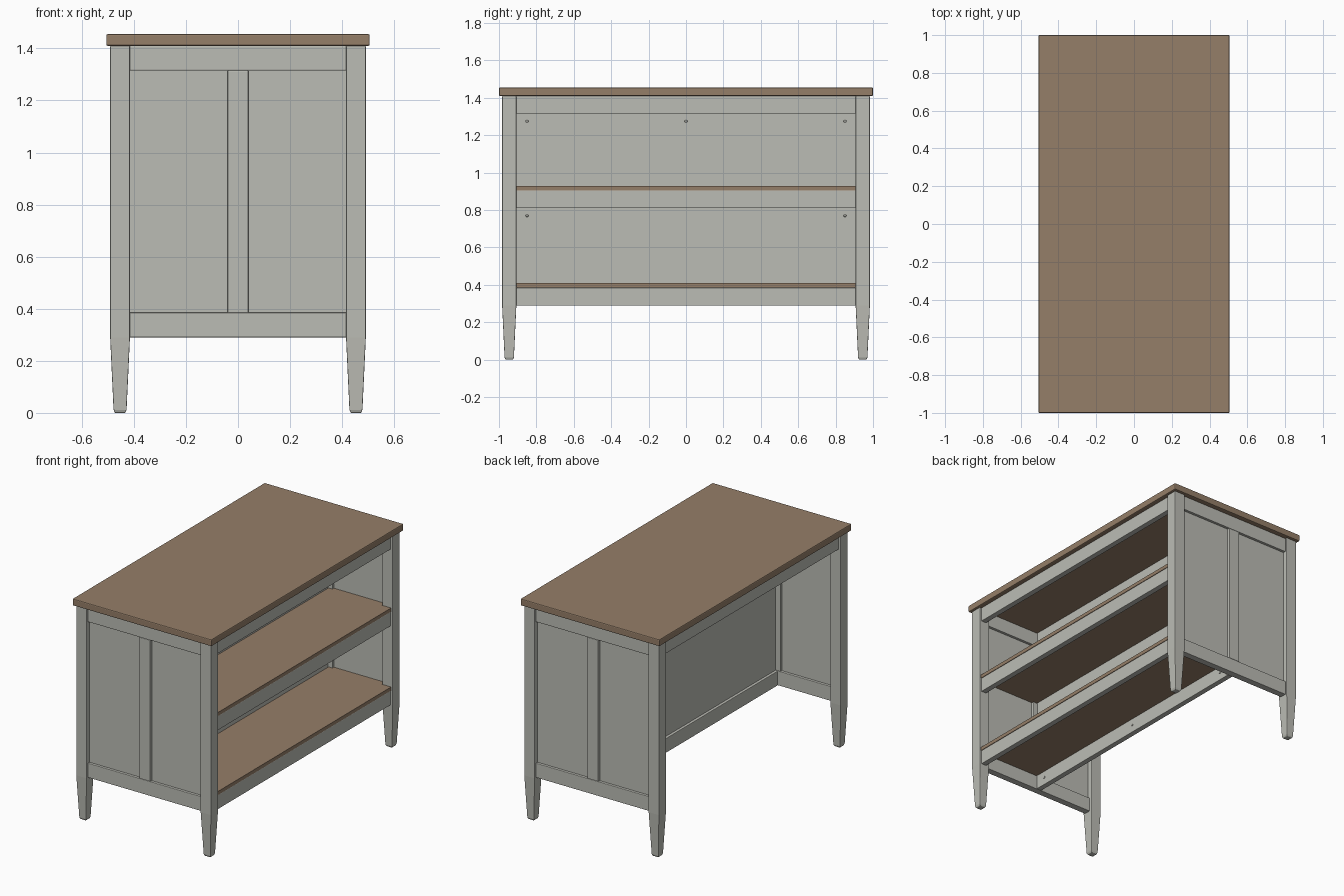
import bpy
import bmesh
from mathutils import Matrix

cube = bpy.data.objects.get("Cube")
if cube:
    bpy.data.objects.remove(cube)


def material(name, color):
    mat = bpy.data.materials.new(name)
    mat.use_nodes = True
    mat.diffuse_color = color
    mat.node_tree.nodes["Principled BSDF"].inputs["Base Color"].default_value = color
    return mat


PAINT = material("pale grey paint", (0.50, 0.505, 0.46, 1))
WOOD = material("brown wood", (0.30, 0.21, 0.14, 1))


def finish(name, bm, mat, bevel=0.0):
    bmesh.ops.recalc_face_normals(bm, faces=bm.faces)
    mesh = bpy.data.meshes.new(name)
    bm.to_mesh(mesh)
    bm.free()
    obj = bpy.data.objects.new(name, mesh)
    bpy.context.collection.objects.link(obj)
    mesh.materials.append(mat)
    if bevel:
        mod = obj.modifiers.new("soft edges", "BEVEL")
        mod.width = bevel
        mod.segments = 2
    return obj


def box(name, xs, ys, zs, mat=PAINT, bevel=0.0):
    bm = bmesh.new()
    bmesh.ops.create_cube(bm, size=1)
    for v in bm.verts:
        for axis, (lo, hi) in enumerate((xs, ys, zs)):
            v.co[axis] = lo if v.co[axis] < 0 else hi
    return finish(name, bm, mat, bevel)


def leg(name, sx, sy):
    # Square post that tapers below the rails to a chamfered foot
    rings = ((0, 0.020), (0.012, 0.025), (0.29, 0.038), (1.41, 0.038))
    bm = bmesh.new()
    loops = []
    for z, half in rings:
        loops.append([bm.verts.new((sx * 0.453 + half * a, sy * 0.945 + half * b, z))
                      for a, b in ((-1, -1), (1, -1), (1, 1), (-1, 1))])
    for low, high in zip(loops, loops[1:]):
        for i in range(4):
            j = (i + 1) % 4
            bm.faces.new((low[i], low[j], high[j], high[i]))
    bm.faces.new(loops[0])
    bm.faces.new(loops[-1])
    return finish(name, bm, PAINT, 0.003)


def screw(name, y, z, x):
    bm = bmesh.new()
    bmesh.ops.create_cone(bm, cap_ends=True, segments=10, radius1=0.008,
                          radius2=0.006, depth=0.006,
                          matrix=Matrix.Translation((x, y, z)) @ Matrix.Rotation(1.5708, 4, "Y"))
    return finish(name, bm, PAINT)


# Table top
box("table_top", (-0.506, 0.506), (-1, 1), (1.41, 1.455), WOOD, 0.006)

# Legs
for sy, end in ((-1, "front"), (1, "back")):
    for sx, side in ((-1, "right"), (1, "left")):
        leg(f"{end}_{side}_leg", sx, sy)

TOP_RAIL, LOW_RAIL = (1.315, 1.41), (0.29, 0.385)
SPAN = (-0.907, 0.907)

# Framed end panels
for sy, end in ((-1, "front"), (1, "back")):
    outer = tuple(sorted((sy * 0.925, sy * 0.97)))
    thin = tuple(sorted((sy * 0.942, sy * 0.953)))
    box(f"{end}_top_rail", (-0.417, 0.417), outer, TOP_RAIL, bevel=0.003)
    box(f"{end}_bottom_rail", (-0.417, 0.417), outer, LOW_RAIL, bevel=0.003)
    box(f"{end}_centre_stile", (-0.04, 0.04), outer, (0.385, 1.315), bevel=0.003)
    box(f"{end}_panel", (-0.417, 0.417), thin, (0.38, 1.32))

# Open shelving side
box("shelf_side_top_rail", (0.44, 0.478), SPAN, TOP_RAIL, bevel=0.003)
for label, z in (("lower", 0.385), ("upper", 0.905)):
    box(f"{label}_shelf_rail", (0.44, 0.478), SPAN, (z - 0.095, z), bevel=0.003)
    box(f"{label}_shelf", (0.012, 0.414), (-0.94, 0.94), (z, z + 0.024), WOOD)
    box(f"{label}_shelf_nosing", (0.414, 0.48), SPAN, (z, z + 0.024), WOOD)

# Knee side and the dividing panel behind the shelves
box("knee_side_top_rail", (-0.478, -0.44), SPAN, TOP_RAIL, bevel=0.003)
box("divider_panel", (-0.004, 0.008), (-0.925, 0.925), (0.38, 1.41))
box("divider_bottom_rail", (-0.022, 0.014), (-0.925, 0.925), LOW_RAIL, bevel=0.003)
box("divider_top_rail", (-0.022, 0.006), (-0.925, 0.925), TOP_RAIL)

# Screw heads on the divider
for row, (z, x) in enumerate(((0.34, 0.016), (0.77, 0.01), (1.275, 0.01))):
    for y in (-0.85, 0, 0.85):
        if y or row != 1:
            screw("divider_screw", y, z, x)
